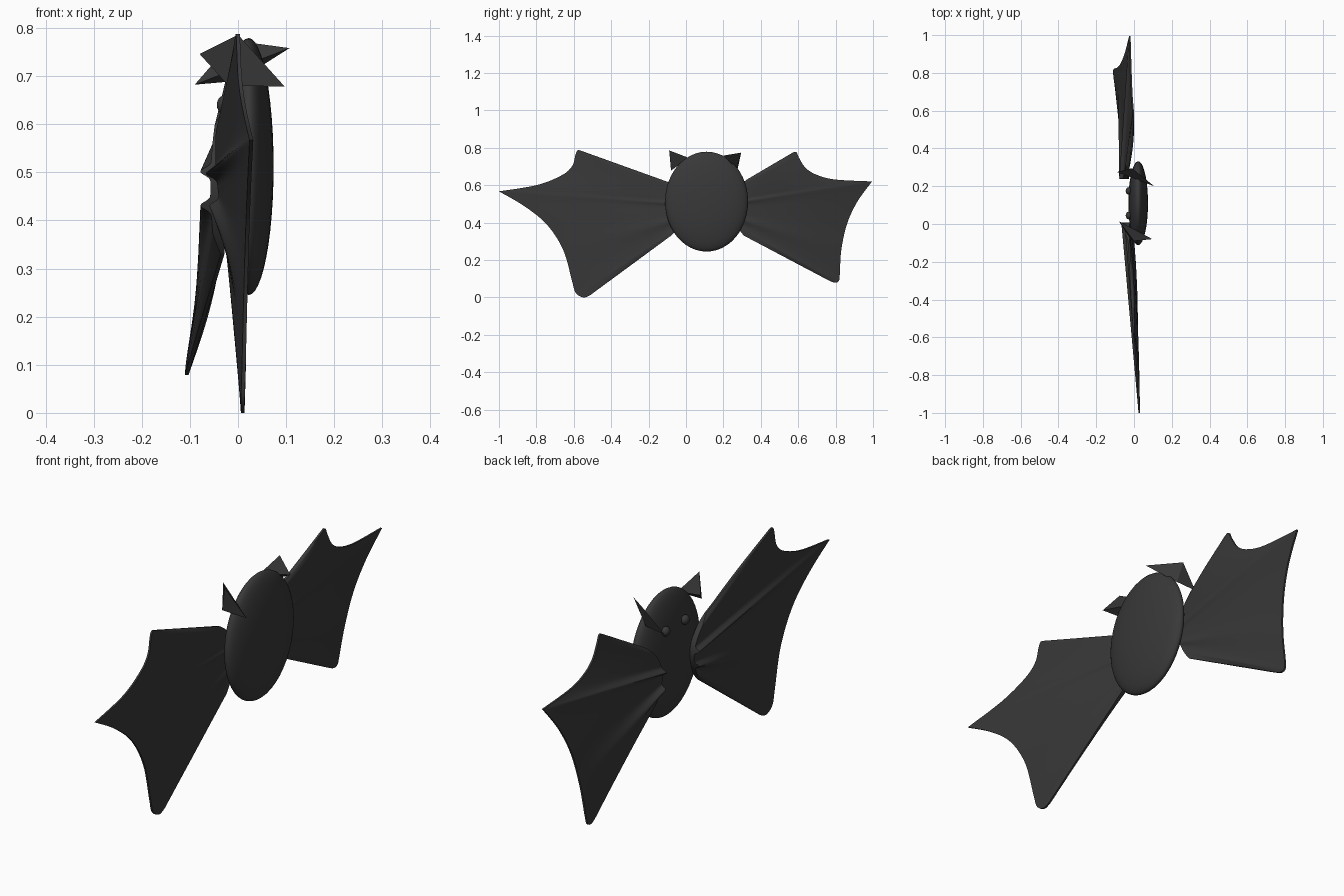
import bpy, bmesh, math
from mathutils import Vector
from mathutils.geometry import interpolate_bezier

if "Cube" in bpy.data.objects:
    bpy.data.objects.remove(bpy.data.objects["Cube"])


def material(name, v):
    m = bpy.data.materials.new(name)
    m.diffuse_color = (v, v, v, 1)
    m.use_nodes = True
    m.node_tree.nodes["Principled BSDF"].inputs["Base Color"].default_value = m.diffuse_color
    return m


fur = material("charcoal", 0.04)


def finish(name, bm, mat, angle=None):
    bmesh.ops.recalc_face_normals(bm, faces=bm.faces)
    me = bpy.data.meshes.new(name)
    bm.to_mesh(me)
    bm.free()
    me.materials.append(mat)
    ob = bpy.data.objects.new(name, me)
    bpy.context.collection.objects.link(ob)
    if angle:
        bpy.ops.object.select_all(action='DESELECT')
        ob.select_set(True)
        bpy.context.view_layer.objects.active = ob
        bpy.ops.object.shade_smooth_by_angle(angle=math.radians(angle))
    return ob


def ellipsoid(name, loc, radii, mat, seg=48):
    bm = bmesh.new()
    bmesh.ops.create_uvsphere(bm, u_segments=seg, v_segments=seg // 2, radius=1)
    for v in bm.verts:
        v.co = Vector([c * r + o for c, r, o in zip(v.co, radii, loc)])
    return finish(name, bm, mat, 60)


def smooth_path(pts, n=8):
    """Catmull-Rom curve through the points."""
    p = [Vector(q) for q in pts]
    p = [p[0]] + p + [p[-1]]
    out = []
    for i in range(1, len(p) - 2):
        a, b = p[i], p[i + 1]
        seg = interpolate_bezier(a, a + (b - p[i - 1]) / 6, b - (p[i + 2] - a) / 6, b, n + 1)
        out += seg[:-1]
    return out + [p[-2]]


def wing(name, upper, lower, root):
    """Ruled membrane from root to scalloped edge, ribs raised on the -x face."""
    a, b = smooth_path(upper), smooth_path(lower)
    edge = a + b[1:]
    n = len(edge) - 1
    ribs = [(len(a) - 1) / n, (len(a) - 1 + len(b) * 0.42) / n]
    r0, r1, r2 = (Vector(q) for q in root)
    rows = 24
    bm = bmesh.new()
    front, back = [], []
    for i, e in enumerate(edge):
        u = i / n
        r = r0 * (1 - u) ** 2 + r1 * 2 * u * (1 - u) + r2 * u * u
        ridge = max(math.exp(-((u - k) / 0.035) ** 2) for k in ribs)
        border = min(1, u * 8, (1 - u) * 8)
        fr, bk = [], []
        for j in range(rows + 1):
            t = j / rows
            p = r.lerp(e, t)
            th = 0.006 + border * (1 - t) * (0.012 + 0.022 * ridge)
            fr.append(bm.verts.new(p + Vector((th * 0.3 + 0.01 * border * math.sin(math.pi * t), 0, 0))))
            bk.append(bm.verts.new(p - Vector((th, 0, 0))))
        front.append(fr)
        back.append(bk)
    for i in range(n):
        for j in range(rows):
            for s in (front, back):
                bm.faces.new((s[i][j], s[i + 1][j], s[i + 1][j + 1], s[i][j + 1]))
        for j in (0, rows):
            bm.faces.new((front[i][j], front[i + 1][j], back[i + 1][j], back[i][j]))
    for i in (0, n):
        for j in range(rows):
            bm.faces.new((front[i][j], front[i][j + 1], back[i][j + 1], back[i][j]))
    return finish(name, bm, fur, 40)


def ear(name, pts):
    bm = bmesh.new()
    for p in pts:
        bm.verts.new(p)
    bmesh.ops.convex_hull(bm, input=bm.verts[:])
    return finish(name, bm, fur)


# Flattened egg body
ellipsoid("body", (0.022, 0.11, 0.512), (0.052, 0.222, 0.267), fur)

# Eyes
for side, y in (("left", 0.045), ("right", 0.175)):
    ellipsoid(side + "_eye", (-0.028, y, 0.64), (0.016, 0.02, 0.02), fur, 20)

# Wings, each with upper edge (corner to tip) and lower edge (tip to corner)
wing("left_wing",
     [(0.0, -0.555, 0.782), (0.002, -0.578, 0.787), (0.003, -0.59, 0.765), (0.006, -0.61, 0.70),
      (0.012, -0.67, 0.65), (0.022, -0.80, 0.60), (0.03, -1.0, 0.567)],
     [(0.03, -1.0, 0.567), (0.026, -0.86, 0.485), (0.022, -0.74, 0.385), (0.018, -0.655, 0.25),
      (0.014, -0.61, 0.09), (0.012, -0.59, 0.025), (0.012, -0.55, 0.0), (0.012, -0.515, 0.01)],
     [(-0.025, -0.09, 0.615), (-0.04, 0.10, 0.50), (0.0, -0.08, 0.33)])
wing("right_wing",
     [(-0.002, 0.56, 0.768), (-0.002, 0.588, 0.778), (-0.003, 0.605, 0.745), (-0.006, 0.64, 0.692),
      (-0.01, 0.70, 0.655), (-0.014, 0.80, 0.63), (-0.02, 0.995, 0.62)],
     [(-0.02, 0.995, 0.62), (-0.04, 0.915, 0.51), (-0.06, 0.86, 0.39), (-0.08, 0.83, 0.25),
      (-0.10, 0.822, 0.12), (-0.104, 0.815, 0.085), (-0.104, 0.79, 0.08), (-0.10, 0.755, 0.095)],
     [(-0.025, 0.325, 0.63), (-0.05, 0.16, 0.50), (-0.03, 0.31, 0.33)])

# Faceted ears
ear("left_ear", [(0.0, -0.09, 0.786), (0.097, -0.08, 0.678), (-0.08, 0.015, 0.746),
                 (-0.02, -0.078, 0.68)])
ear("right_ear", [(-0.01, 0.295, 0.774), (0.107, 0.2, 0.758), (-0.09, 0.275, 0.682),
                  (0.0, 0.27, 0.69)])
